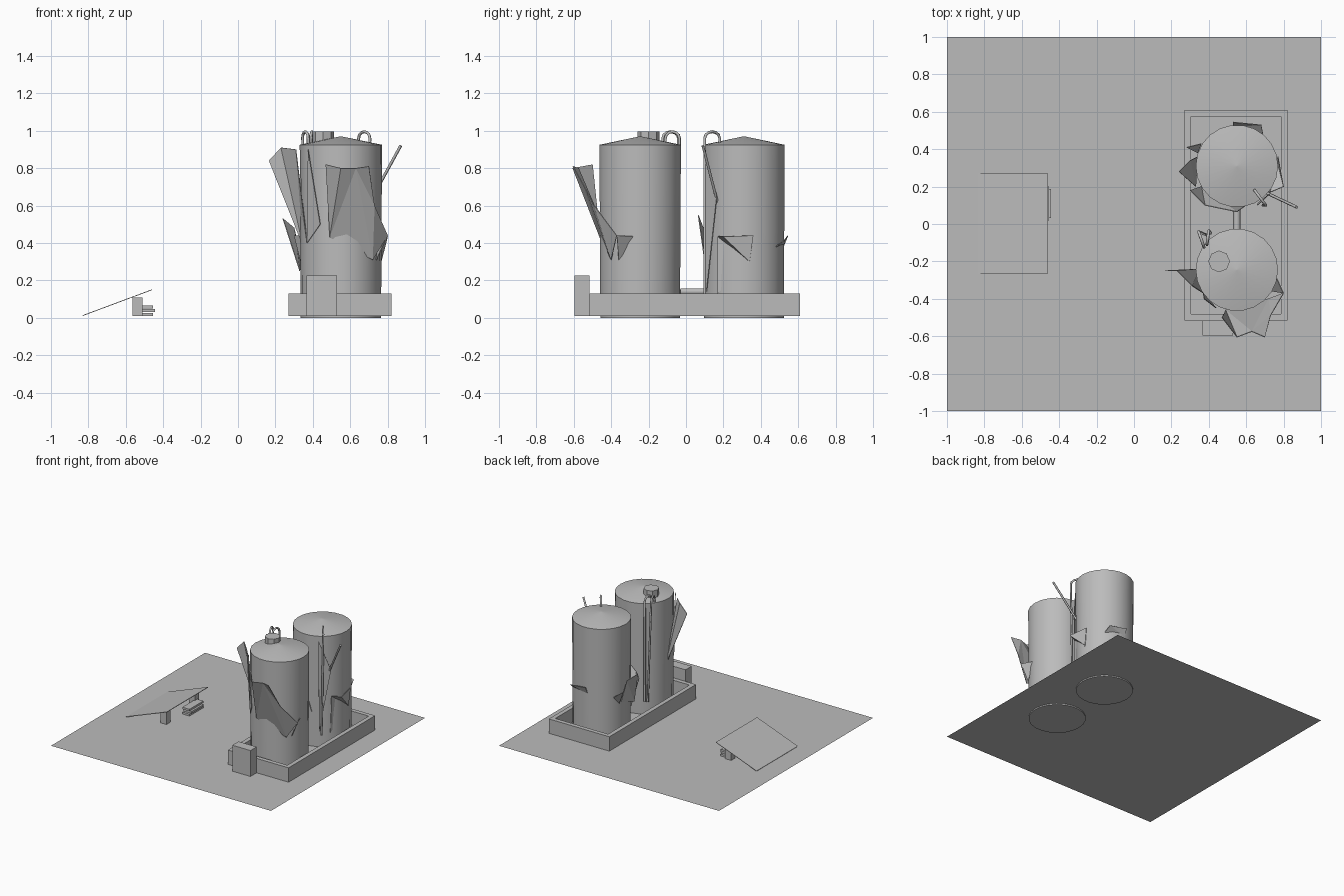
import bpy, bmesh, math
from mathutils import Vector

if "Cube" in bpy.data.objects:
    bpy.data.objects.remove(bpy.data.objects["Cube"], do_unlink=True)

grey = bpy.data.materials.new("weathered grey")
grey.use_nodes = True
colour = (0.5, 0.5, 0.5, 1)
grey.diffuse_color = colour
grey.node_tree.nodes["Principled BSDF"].inputs["Base Color"].default_value = colour


def finish(name, bm, smooth=False):
    mesh = bpy.data.meshes.new(name)
    bm.normal_update()
    bm.to_mesh(mesh)
    bm.free()
    mesh.materials.append(grey)
    obj = bpy.data.objects.new(name, mesh)
    bpy.context.collection.objects.link(obj)
    if smooth:
        bpy.ops.object.select_all(action="DESELECT")
        obj.select_set(True)
        bpy.context.view_layer.objects.active = obj
        bpy.ops.object.shade_smooth_by_angle(angle=math.radians(25))
    return obj


def box(name, low, high):
    bm = bmesh.new()
    bmesh.ops.create_cube(bm, size=1)
    for v in bm.verts:
        v.co = [l + (c + 0.5) * (h - l) for c, l, h in zip(v.co, low, high)]
    return finish(name, bm)


def sheet(name, points):
    """Thin polygon, triangulated so that bent metal folds cleanly."""
    bm = bmesh.new()
    face = bm.faces.new([bm.verts.new(p) for p in points])
    bmesh.ops.triangulate(bm, faces=[face])
    return finish(name, bm)


def metal(name, points):
    """Torn metal flap with a little thickness."""
    obj = sheet(name, points)
    mod = obj.modifiers.new("thickness", "SOLIDIFY")
    mod.thickness = 0.004
    mod.offset = 0
    return obj


def lathe(name, centre, profile, sides, smooth=True):
    bm = bmesh.new()
    rings = []
    for r, z in profile:
        rings.append([bm.verts.new((centre[0] + r * math.cos(math.tau * i / sides),
                                    centre[1] + r * math.sin(math.tau * i / sides), z))
                      for i in range(sides)])
    for a, b in zip(rings, rings[1:]):
        for i in range(sides):
            j = (i + 1) % sides
            bm.faces.new((a[i], a[j], b[j], b[i]))
    bm.faces.new(rings[0][::-1])
    bm.faces.new(rings[-1])
    return finish(name, bm, smooth)


def pipe(name, points, radius=0.008):
    curve = bpy.data.curves.new(name, "CURVE")
    curve.dimensions = "3D"
    curve.bevel_depth = radius
    curve.bevel_resolution = 1
    curve.use_fill_caps = True
    curve.materials.append(grey)
    line = curve.splines.new("POLY")
    line.points.add(len(points) - 1)
    for p, co in zip(line.points, points):
        p.co = (*co, 1)
    obj = bpy.data.objects.new(name, curve)
    bpy.context.collection.objects.link(obj)
    return obj


def hooked_rail(name, inner, outer, foot):
    """Rail that arches over the tank rim and runs down its side."""
    a, b = Vector(inner), Vector(outer)
    path = [(*a, 0.93)]
    for i in range(7):
        t = i / 6
        path.append((*a.lerp(b, (1 - math.cos(math.pi * t)) / 2),
                     0.96 + 0.035 * math.sin(math.pi * t)))
    path.append(foot)
    return pipe(name, path)


# Ground and paved pad
ground = 0.01
sheet("ground", [(x, y, ground) for x, y in ((-1, -1), (1, -1), (1, 1), (-1, 1))])
pad = [(-0.07, -0.98), (0.98, -0.98), (0.99, 0.98), (0.01, 0.98), (0.01, 0.37), (-0.07, 0.37)]
sheet("paved_pad", [(x, y, ground + 0.002) for x, y in pad])

# Containment wall: outer ring joined to inner ring
bm = bmesh.new()
loops = []
for x0, x1, y0, y1, z in ((.27, .82, -.515, .61, ground), (.27, .82, -.515, .61, .13),
                          (.305, .785, -.48, .575, .13), (.305, .785, -.48, .575, .015)):
    loops.append([bm.verts.new(p) for p in
                  ((x0, y0, z), (x1, y0, z), (x1, y1, z), (x0, y1, z))])
for a, b in zip(loops, loops[1:]):
    for i in range(4):
        j = (i + 1) % 4
        bm.faces.new((a[i], a[j], b[j], b[i]))
bm.faces.new(loops[-1])
finish("containment_wall", bm)
box("control_box", (0.365, -0.595, ground), (0.53, -0.515, 0.225))

# Two tanks with shallow conical roofs
for name, y in (("front_tank", -0.245), ("rear_tank", 0.31)):
    lathe(name, (0.55, y), [(0.215, 0), (0.22, 0.925), (0.003, 0.97)], 22)
lathe("roof_vent", (0.455, -0.2), [(0.058, 0.92), (0.058, 0.995)], 8, False)
pipe("linking_pipe", [(0.55, -0.03, 0.14), (0.55, 0.1, 0.14)], 0.02)

# Ladder rails, one of them bent loose
hooked_rail("front_tank_rail", (0.375, -0.125), (0.345, -0.04), (0.39, -0.06, 0.13))
hooked_rail("front_tank_inner_rail", (0.39, -0.11), (0.40, -0.035), (0.41, -0.05, 0.13))
hooked_rail("rear_tank_rail", (0.645, 0.18), (0.705, 0.1), (0.69, 0.1, 0.13))
pipe("loose_rail", [(0.70, 0.17, 0.61), (0.87, 0.09, 0.92)])

# Torn flaps on the front tank
metal("front_tank_large_flap", [
    (0.49, -0.46, 0.43), (0.47, -0.5, 0.82), (0.55, -0.605, 0.8), (0.63, -0.575, 0.8),
    (0.70, -0.605, 0.81), (0.73, -0.49, 0.6), (0.80, -0.37, 0.44), (0.72, -0.4, 0.31)])
metal("front_tank_flap_corner", [
    (0.80, -0.37, 0.44), (0.75, -0.26, 0.435), (0.74, -0.36, 0.31)])
metal("front_tank_side_flap", [
    (0.35, -0.24, 0.38), (0.165, -0.25, 0.84), (0.23, -0.25, 0.91),
    (0.31, -0.33, 0.9), (0.37, -0.37, 0.4)])
metal("front_tank_shard", [
    (0.37, -0.37, 0.4), (0.375, -0.4, 0.9), (0.44, -0.45, 0.5)])

# Torn flaps on the rear tank
metal("rear_tank_left_spike", [
    (0.33, 0.2, 0.25), (0.24, 0.28, 0.53), (0.30, 0.34, 0.48), (0.34, 0.36, 0.3)])
metal("rear_tank_front_flap", [
    (0.36, 0.2, 0.2), (0.30, 0.18, 0.44), (0.38, 0.1, 0.44),
    (0.55, 0.065, 0.55), (0.60, 0.1, 0.3)])
metal("rear_tank_right_flap", [
    (0.72, 0.17, 0.13), (0.73, 0.17, 0.435), (0.80, 0.2, 0.435),
    (0.77, 0.36, 0.44), (0.765, 0.34, 0.3)])
metal("rear_tank_tall_shard", [
    (0.66, 0.11, 0.14), (0.66, 0.1, 0.9), (0.73, 0.165, 0.65)])
metal("rear_tank_back_flap", [
    (0.53, 0.52, 0.38), (0.53, 0.545, 0.44), (0.68, 0.53, 0.42), (0.69, 0.48, 0.38)])
metal("rear_tank_small_spike", [
    (0.34, 0.38, 0.3), (0.28, 0.41, 0.42), (0.36, 0.43, 0.36)])

# Sloping panel with its props and a stack of boards
metal("sloping_panel", [(-0.83, -0.265, 0.012), (-0.46, -0.265, 0.15),
                        (-0.46, 0.27, 0.15), (-0.83, 0.27, 0.012)])
for name, y in (("front_prop", -0.2), ("rear_prop", 0.17)):
    box(name, (-0.565, y, ground), (-0.51, y + 0.05, 0.108))
for i in range(3):
    shift = 0.012 * (i % 2)
    box(f"board_{i + 1}", (-0.52, 0.02 + shift, ground + 0.02 * i),
        (-0.455 + shift, 0.2 - shift, ground + 0.02 * i + 0.016))
